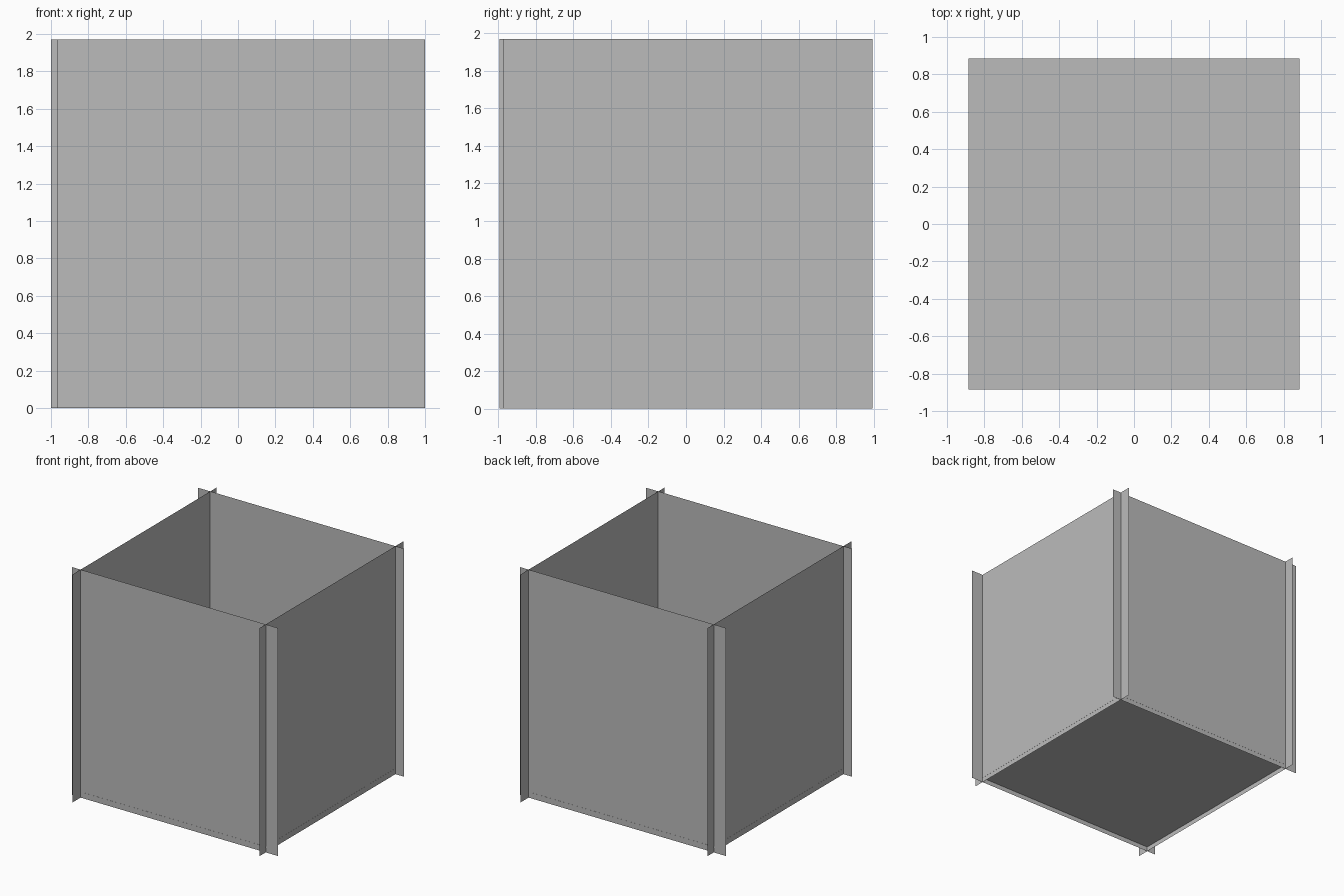
import bpy
import bmesh
from mathutils import Vector

cube = bpy.data.objects.get("Cube")
if cube:
    bpy.data.objects.remove(cube, do_unlink=True)

HALF = 0.885      # distance from the centre to each wall
HEIGHT = 1.97
FLOOR_Z = 0.045

grey = bpy.data.materials.new("sheet_grey")
grey.use_nodes = True
grey.diffuse_color = (0.5, 0.5, 0.5, 1)
grey.node_tree.nodes["Principled BSDF"].inputs["Base Color"].default_value = (0.5, 0.5, 0.5, 1)


def finish(name, bm):
    mesh = bpy.data.meshes.new(name)
    bm.to_mesh(mesh)
    bm.free()
    mesh.materials.append(grey)
    obj = bpy.data.objects.new(name, mesh)
    bpy.context.collection.objects.link(obj)
    return obj


def wall(name, axis, side, start, end, flap=None):
    """Flat upright sheet; axis is the direction it runs along."""
    bm = bmesh.new()

    def point(a, z):
        return Vector((a, side * HALF, z) if axis == "x" else (side * HALF, a, z))

    corners = [(start, 0), (end, 0), (end, HEIGHT), (start, HEIGHT)]
    if (axis == "x") == (side > 0):
        corners.reverse()
    bm.faces.new([bm.verts.new(point(a, z)) for a, z in corners])

    # Flap: slice the sheet round it, then slit three sides and keep the hinge
    if flap:
        low, high, bottom, top = flap
        along = point(1, 0) - point(0, 0)
        cuts = [(point(low, 0), along), (point(high, 0), along),
                (point(0, bottom), Vector((0, 0, 1))), (point(0, top), Vector((0, 0, 1)))]
        for co, normal in cuts:
            bmesh.ops.bisect_plane(bm, geom=bm.verts[:] + bm.edges[:] + bm.faces[:],
                                   plane_co=co, plane_no=normal)
        middle = point((low + high) / 2, (bottom + top) / 2)
        panel = min(bm.faces, key=lambda f: (f.calc_center_median() - middle).length)
        hinge = max(panel.edges, key=lambda e: (e.verts[0].co + e.verts[1].co).dot(along))
        bmesh.ops.split_edges(bm, edges=[e for e in panel.edges if e != hinge])
    return finish(name, bm)


# Four crossing walls, each running past the corners as tabs
wall("front_wall", "x", -1, -0.967, 1.0)
wall("back_wall", "x", 1, -1.0, 0.967)
wall("left_wall", "y", 1, -0.973, 0.993)
wall("right_wall", "y", -1, -0.993, 0.973, flap=(-0.377, 0.268, 0.30, 0.72))

# Thin floor set just above the bottom edge
bm = bmesh.new()
bmesh.ops.create_cube(bm, size=1)
bmesh.ops.scale(bm, verts=bm.verts, vec=(2 * HALF + 0.002, 2 * HALF + 0.002, 0.01))
bmesh.ops.translate(bm, verts=bm.verts, vec=(0, 0, FLOOR_Z))
finish("floor", bm)
